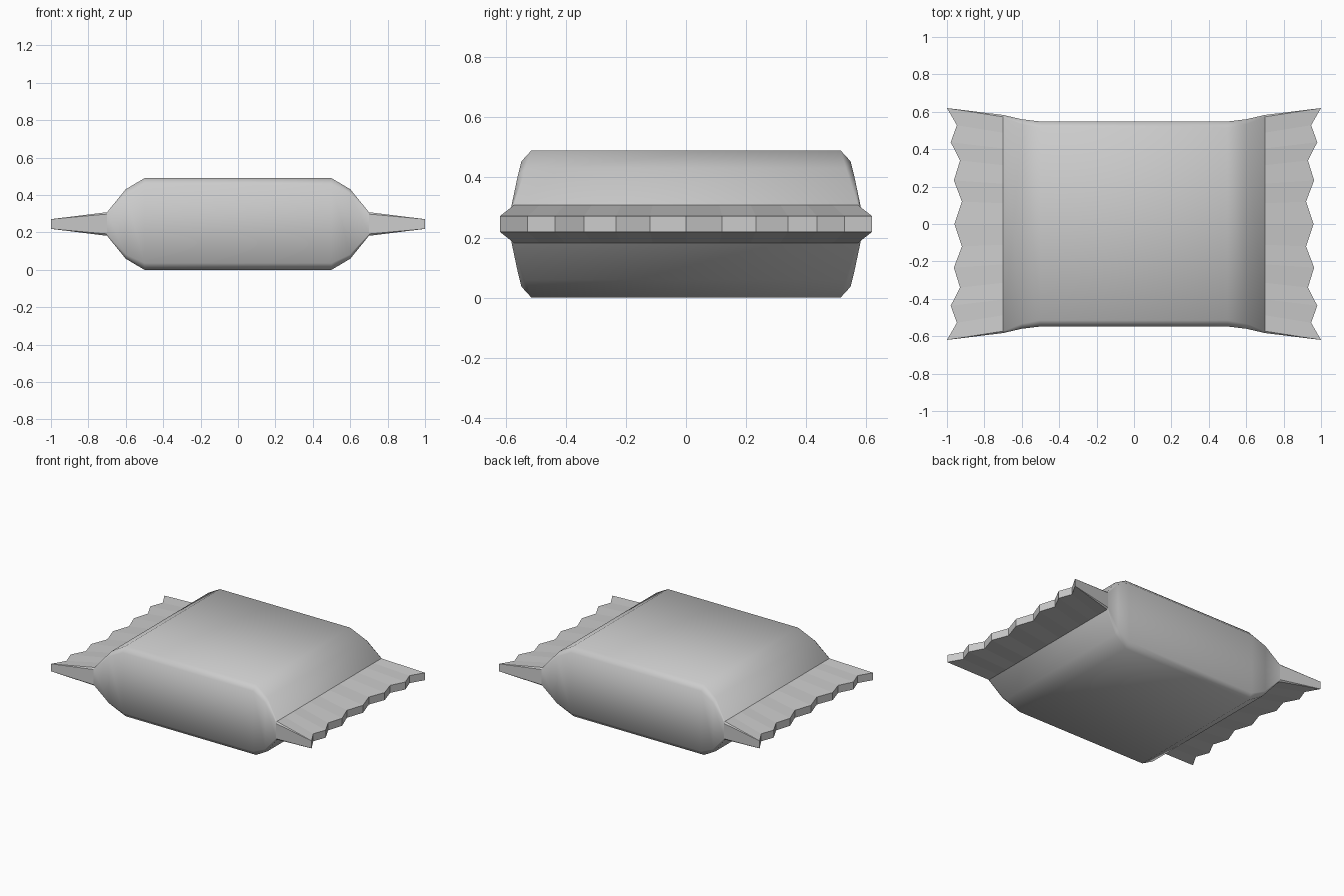
import bpy, bmesh

cube = bpy.data.objects.get("Cube")
if cube:
    bpy.data.objects.remove(cube)

MID = 0.245   # height of the seam plane
JOIN = 0.7    # x where the pouch meets the crimped ends

# Wrapper material
foil = bpy.data.materials.new("plain_grey")
foil.use_nodes = True
GREY = (0.6, 0.6, 0.6, 1)
foil.diffuse_color = GREY
foil.node_tree.nodes["Principled BSDF"].inputs["Base Color"].default_value = GREY


def finish(bm, name, smooth):
    bmesh.ops.remove_doubles(bm, verts=bm.verts, dist=0.0005)
    bmesh.ops.recalc_face_normals(bm, faces=bm.faces)
    for f in bm.faces:
        f.smooth = smooth
    mesh = bpy.data.meshes.new(name)
    bm.to_mesh(mesh)
    bm.free()
    mesh.materials.append(foil)
    obj = bpy.data.objects.new(name, mesh)
    bpy.context.collection.objects.link(obj)
    return obj


def bridge(bm, a, b):
    for i in range(len(a)):
        j = (i + 1) % len(a)
        bm.faces.new((a[i], a[j], b[j], b[i]))


def section(bm, x, half_w, half_h, dy, dz):
    """Rectangular ring with chamfered corners."""
    quarter = [(half_w, half_h - dz), (half_w - dy, half_h)]
    top = quarter + [(-y, z) for y, z in reversed(quarter)]
    ring = top + [(y, -z) for y, z in reversed(top)]
    return [bm.verts.new((x, y, MID + z)) for y, z in ring]


# Puffed pouch, lofted along x
half = [(0.5, 0.548, 0.245, 0.033, 0.036),
        (0.6, 0.56, 0.186, 0.027, 0.024),
        (JOIN, 0.583, 0.063, 0.01, 0.01)]
bm = bmesh.new()
stations = [(-s[0], *s[1:]) for s in reversed(half)] + half
rings = [section(bm, *s) for s in stations]
for a, b in zip(rings, rings[1:]):
    bridge(bm, a, b)
finish(bm, "pouch", True)

# Crimped ends with a zigzag edge: tooth depth from the centre outwards
teeth = [0.96, 0.92, 0.963, 0.93, 0.98, 0.947, 1.0]
tooth_y = [0, 0.12, 0.233, 0.34, 0.437, 0.528, 0.62]
edge = [(x, -y) for x, y in zip(teeth[:0:-1], tooth_y[:0:-1])]
edge += list(zip(teeth, tooth_y))
IN_H, OUT_H = 0.063, 0.026

for side, name in ((1, "left_crimp"), (-1, "right_crimp")):
    bm = bmesh.new()
    inner, outer = [], []
    for s, pts in ((1, edge), (-1, edge[::-1])):
        # extra point at each end carries the small corner chamfer
        cols = [(pts[0], True)] + [(p, False) for p in pts] + [(pts[-1], True)]
        for (x, y), corner in cols:
            in_y = y / 0.62 * (0.583 if corner else 0.573)
            in_z = IN_H - (0.01 if corner else 0)
            inner.append(bm.verts.new((side * JOIN, in_y, MID + s * in_z)))
            outer.append(bm.verts.new((side * x, y, MID + s * OUT_H)))
    bridge(bm, inner, outer)
    # toothed end wall
    n = len(outer)
    for i in range(1, n // 2 - 2):
        bm.faces.new((outer[i], outer[i + 1], outer[n - 2 - i], outer[n - 1 - i]))
    finish(bm, name, False)
